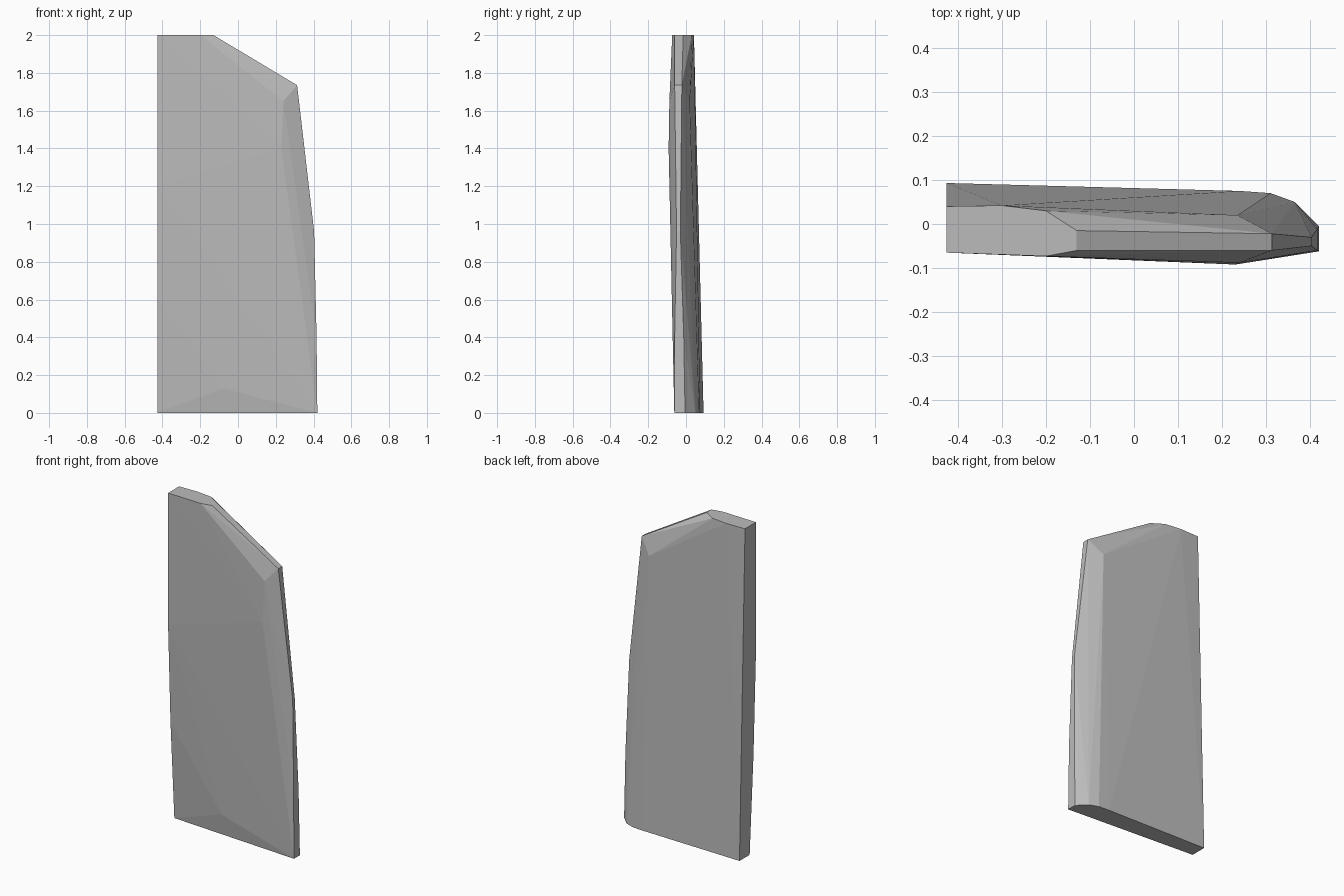
import bpy, bmesh

if "Cube" in bpy.data.objects:
    bpy.data.objects.remove(bpy.data.objects["Cube"])

# Plain grey panel colour
grey = bpy.data.materials.new("grey")
grey.diffuse_color = (0.5, 0.5, 0.5, 1)
grey.use_nodes = True
grey.node_tree.nodes["Principled BSDF"].inputs["Base Color"].default_value = grey.diffuse_color

# Straight inner edge, bowed backwards towards the bottom
points = [(-0.425, y, z) for y, z in (
    (-0.005, 0), (-0.042, 0.6), (-0.065, 1.2), (-0.065, 2), (0.04, 2), (0.093, 0))]

# Rounded bottom profile on the outer side
points += [(x, y, 0) for x, y in (
    (0.24, 0.075), (0.31, 0.07), (0.365, 0.05), (0.42, -0.005), (0.42, -0.062))]

# Narrow outer edge: height, x, front y, back y
for z, x, front, back in ((0.4, 0.416, -0.06, -0.012), (0.96, 0.403, -0.05, -0.03),
                          (1.735, 0.313, -0.06, -0.022)):
    points += [(x, front, z), (x, back, z)]

# Bevel corners on the front and back, and the sloped top corner
points += [(0.23, -0.092, 1.4), (0.24, -0.088, 1.65), (0.235, 0.02, 1.65),
           (-0.08, -0.045, 0.13),
           (-0.2, -0.073, 2), (-0.13, -0.06, 2), (-0.13, -0.015, 2),
           (-0.2, 0.03, 2), (-0.3, 0.042, 2)]

# Skin the corner points into one faceted slab
bm = bmesh.new()
for p in points:
    bm.verts.new(p)
result = bmesh.ops.convex_hull(bm, input=bm.verts[:])
loose = [v for v in bm.verts if not v.link_faces]
bmesh.ops.delete(bm, geom=loose, context='VERTS')
bmesh.ops.recalc_face_normals(bm, faces=bm.faces[:])
mesh = bpy.data.meshes.new("panel")
bm.to_mesh(mesh)
bm.free()
mesh.materials.append(grey)
panel = bpy.data.objects.new("panel", mesh)
bpy.context.collection.objects.link(panel)
